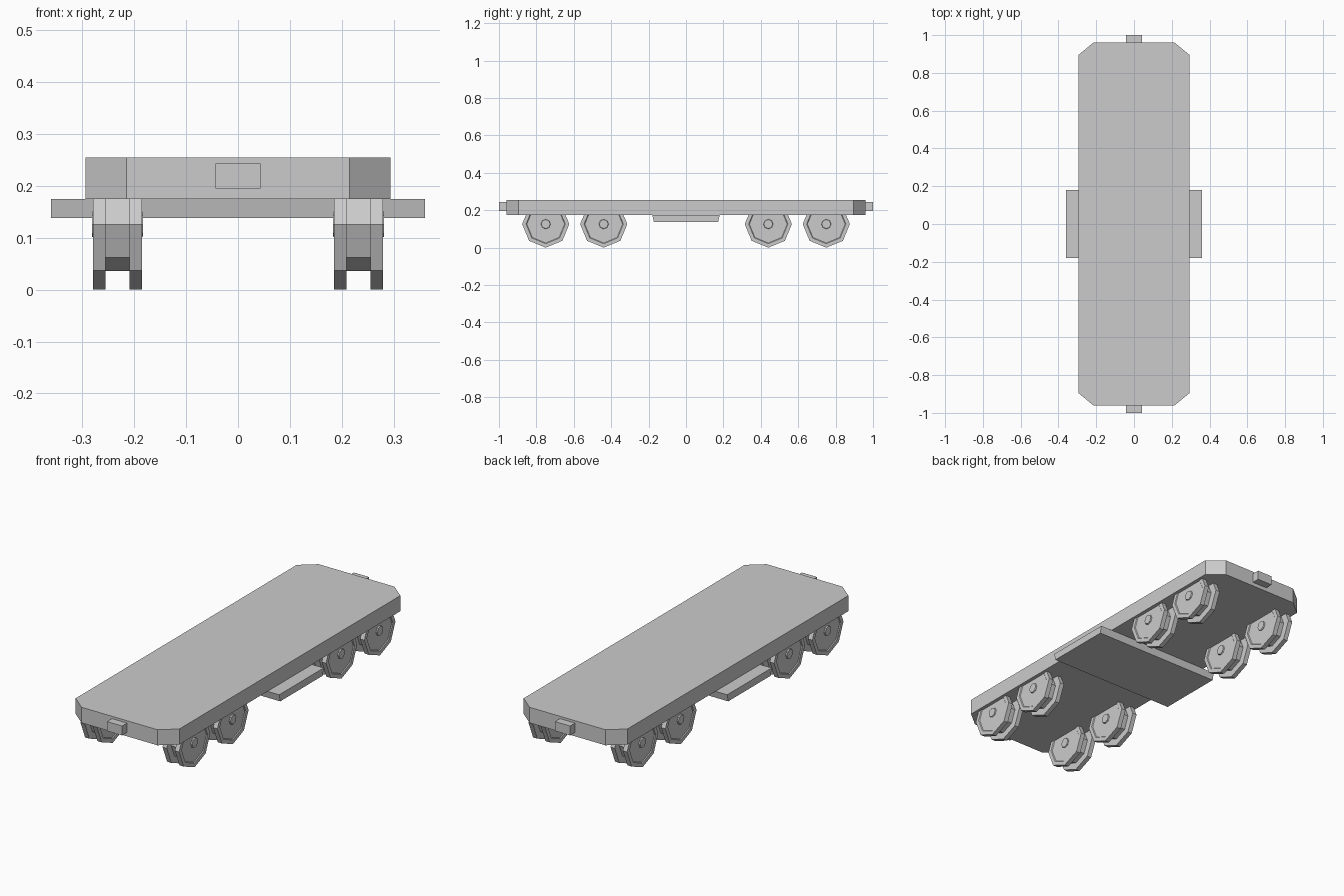
import bpy, bmesh, math

if "Cube" in bpy.data.objects:
    bpy.data.objects.remove(bpy.data.objects["Cube"])


def make_object(name, bm):
    bmesh.ops.recalc_face_normals(bm, faces=bm.faces)
    mesh = bpy.data.meshes.new(name)
    bm.to_mesh(mesh)
    bm.free()
    obj = bpy.data.objects.new(name, mesh)
    bpy.context.collection.objects.link(obj)
    return obj


def prism(name, bottom, top, z0, z1):
    """Solid between two outlines with equal point counts."""
    bm = bmesh.new()
    lo = [bm.verts.new((x, y, z0)) for x, y in bottom]
    hi = [bm.verts.new((x, y, z1)) for x, y in top]
    bm.faces.new(lo)
    bm.faces.new(hi)
    n = len(lo)
    for i in range(n):
        j = (i + 1) % n
        bm.faces.new((lo[i], lo[j], hi[j], hi[i]))
    return make_object(name, bm)


def rect(hx, hy, cy=0):
    return [(-hx, cy - hy), (hx, cy - hy), (hx, cy + hy), (-hx, cy + hy)]


def lathe_x(name, profile, sides, location):
    """Spin an (x, radius) profile round the x axis with flat sides."""
    bm = bmesh.new()
    rings = []
    for x, r in profile:
        rings.append([bm.verts.new((x, r * math.sin(2 * math.pi * k / sides),
                                    -r * math.cos(2 * math.pi * k / sides)))
                      for k in range(sides)])
    for a, b in zip(rings, rings[1:]):
        for k in range(sides):
            j = (k + 1) % sides
            bm.faces.new((a[k], a[j], b[j], b[k]))
    bm.faces.new(rings[0])
    bm.faces.new(rings[-1])
    obj = make_object(name, bm)
    obj.location = location
    return obj


# Deck board with clipped corners
W, L, CX, CY = 0.294, 0.96, 0.215, 0.895
outline = [(-CX, -L), (CX, -L), (W, -CY), (W, CY),
           (CX, L), (-CX, L), (-W, CY), (-W, -CY)]
prism("deck", outline, outline, 0.175, 0.255)

# Cross plate under the middle, slightly narrower at the bottom
prism("side_step_plate", rect(0.36, 0.172), rect(0.36, 0.18), 0.138, 0.175)

# Coupling blocks at both ends
for label, s in (("front", -1), ("back", 1)):
    block = rect(0.043, 0.025, s * 0.975)
    prism(label + "_coupler", block, block, 0.195, 0.243)

# Double-flanged octagonal wheels with shallow dished faces and a hub
R, DISH, GROOVE = 0.126, 0.105, 0.09
half = [(0.023, GROOVE), (0.023, R), (0.047, R), (0.047, DISH),
        (0.043, DISH - 0.004), (0.043, 0.026), (0.049, 0.024)]
wheel_profile = [(-x, r) for x, r in reversed(half)] + half
for side, sx in (("left", -1), ("right", 1)):
    for i, y in enumerate((-0.75, -0.44, 0.44, 0.75)):
        lathe_x(f"{side}_wheel_{i + 1}", wheel_profile, 8,
                (sx * 0.2325, y, R))
